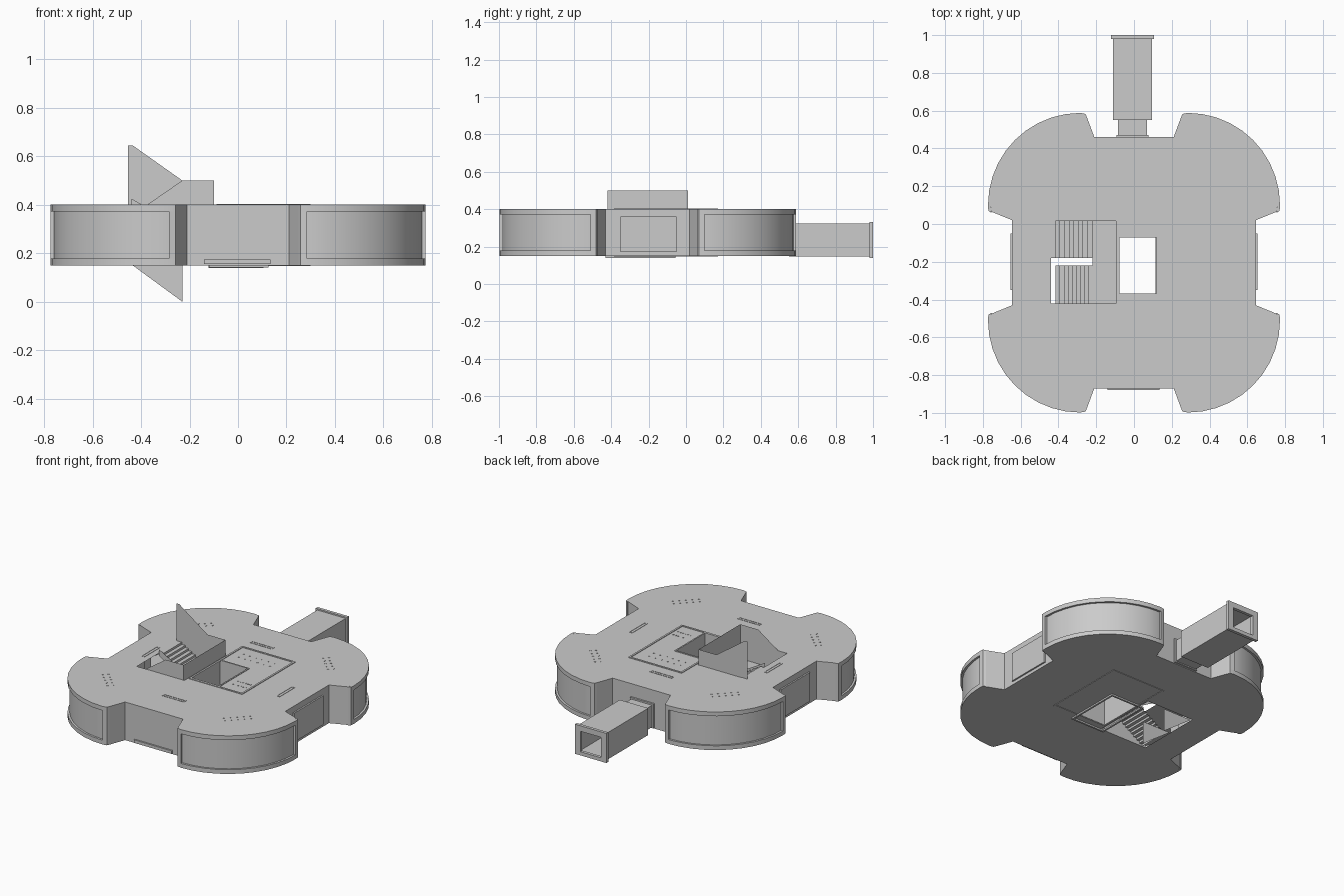
import bpy, bmesh, math
from mathutils import Vector

if "Cube" in bpy.data.objects:
    bpy.data.objects.remove(bpy.data.objects["Cube"])

CY = -0.205            # centre of the main storey in y
Z0, Z1 = 0.15, 0.40    # floor and ceiling heights


def make(name, verts, faces):
    me = bpy.data.meshes.new(name)
    me.from_pydata(verts, [], faces)
    ob = bpy.data.objects.new(name, me)
    bpy.context.collection.objects.link(ob)
    return ob


def box(bm, x0, x1, y0, y1, z0, z1):
    m = bmesh.ops.create_cube(bm, size=1)
    for v in m['verts']:
        v.co = ((x0 + x1) / 2 + v.co.x * (x1 - x0), (y0 + y1) / 2 + v.co.y * (y1 - y0),
                (z0 + z1) / 2 + v.co.z * (z1 - z0))
    return m['verts']


def boxes(name, dims):
    bm = bmesh.new()
    for d in dims:
        box(bm, *d)
    ob = make(name, [], [])
    bm.to_mesh(ob.data)
    bm.free()
    return ob


def frame(x0, x1, y0, y1, w, z0, z1):
    return [(x0, x1, y0, y0 + w, z0, z1), (x0, x1, y1 - w, y1, z0, z1),
            (x0, x0 + w, y0 + w, y1 - w, z0, z1), (x1 - w, x1, y0 + w, y1 - w, z0, z1)]


def rect(x0, x1, y0, y1):
    return [(x0, y0), (x1, y0), (x1, y1), (x0, y1)]


def sheet(name, loops, z):
    """Flat sheet with holes."""
    bm = bmesh.new()
    edges = []
    for lp in loops:
        vs = [bm.verts.new((x, y, z)) for x, y in lp]
        edges += [bm.edges.new((vs[i - 1], vs[i])) for i in range(len(vs))]
    bmesh.ops.triangle_fill(bm, edges=edges, use_beauty=True, use_dissolve=False, normal=(0, 0, 1))
    ob = make(name, [], [])
    bm.to_mesh(ob.data)
    bm.free()
    return ob


def wall(name, loop, z0, z1):
    n = len(loop)
    v = [(x, y, z) for z in (z0, z1) for x, y in loop]
    return make(name, v, [(i, (i + 1) % n, n + (i + 1) % n, n + i) for i in range(n)])


def arc(r, n=10):
    return [(0.285 + r * math.sin(math.pi / 2 * i / n), 0.305 + r * math.cos(math.pi / 2 * i / n))
            for i in range(n + 1)]


# Storey outline: one quarter mirrored to four rounded lobes
quarter = [(0.21, 0.665), (0.25, 0.772)] + arc(0.475) + [(0.755, 0.27), (0.645, 0.225)]
outline = []
for sx, sy in ((1, 1), (1, -1), (-1, -1), (-1, 1)):
    q = quarter if sx * sy > 0 else quarter[::-1]
    outline += [(sx * x, CY + sy * y) for x, y in q]

stair_hole = rect(-0.44, -0.095, -0.42, 0.015)
light_hole = rect(-0.08, 0.12, -0.37, -0.07)
sheet("floor", [outline, stair_hole, light_hole], Z0)
sheet("ceiling", [outline, stair_hole, light_hole], Z1)
wall("outer_wall", outline, Z0, Z1)
wall("light_well_wall", light_hole, Z0, Z1)


# Raised window frames around each lobe
def band(verts, faces, inner, outer, z0, z1, sx, sy):
    n, b = len(inner), len(verts)
    for path, z in ((inner, z0), (outer, z0), (outer, z1), (inner, z1)):
        verts += [(sx * x, CY + sy * y, z) for x, y in path]
    for k in range(4):
        a, c = b + k * n, b + (k + 1) % 4 * n
        faces += [(a + i, a + i + 1, c + i + 1, c + i) for i in range(n - 1)]
    faces += [(b, b + n, b + 2 * n, b + 3 * n), (b + n - 1, b + 4 * n - 1, b + 3 * n - 1, b + 2 * n - 1)]


inner = [(0.25, 0.772)] + arc(0.475) + [(0.755, 0.265)]
outer = [(0.257, 0.788)] + arc(0.488) + [(0.771, 0.275)]
for label, sx, sy in (("back_right", 1, 1), ("front_right", 1, -1),
                      ("front_left", -1, -1), ("back_left", -1, 1)):
    v, f = [], []
    band(v, f, inner, outer, Z0, Z0 + 0.028, sx, sy)
    band(v, f, inner, outer, Z1 - 0.028, Z1, sx, sy)
    for s in (slice(0, 2), slice(-2, None)):
        band(v, f, inner[s], outer[s], Z0 + 0.028, Z1 - 0.028, sx, sy)
    make("window_frame_" + label, v, f)

# Panels and trims on the straight walls
for s, side in ((1, "right"), (-1, "left")):
    boxes("side_panel_" + side, [(min(s * 0.64, s * 0.655), max(s * 0.64, s * 0.655),
                                  -0.35, -0.05, 0.17, 0.36)])
boxes("front_trim", [(-0.14, 0.135, -0.88, -0.865, 0.155, 0.175)])

# Frames round the light well, above and below
boxes("well_top_frame", frame(-0.088, 0.30, -0.385, 0.17, 0.012, Z1 - 0.005, Z1 + 0.004)
      + frame(-0.088, 0.128, -0.378, -0.062, 0.009, Z1 - 0.005, Z1 + 0.004))
boxes("well_bottom_frame", frame(-0.12, 0.125, -0.43, -0.055, 0.012, Z0 - 0.01, Z0)
      + frame(-0.09, 0.30, -0.385, 0.17, 0.012, Z0 - 0.003, Z0 + 0.003))

# Ceiling lights: slots on the four sides, dot groups on the lobes
slots = []
for y in (-0.66, 0.25):
    slots += frame(-0.08, 0.08, y - 0.012, y + 0.012, 0.005, Z1, Z1 + 0.002)
for x in (-0.49, 0.49):
    slots += frame(x - 0.012, x + 0.012, CY - 0.08, CY + 0.08, 0.005, Z1, Z1 + 0.002)
boxes("slot_lights", slots)
dots = []
for sx in (1, -1):
    for sy in (1, -1):
        for r in (-0.012, 0.012):
            for k in range(-2, 3):
                d = k * 0.028
                x, y = sx * (0.47 + r + d), CY + sy * (0.47 + r - d)
                dots.append((x - 0.004, x + 0.004, y - 0.004, y + 0.004, Z1, Z1 + 0.002))
for y0, n in ((-0.30, 6), (0.03, 6)):
    for k in range(n):
        x = 0.17 + 0.018 * k if y0 < 0 else -0.02 + 0.045 * k
        dots += [(x, x + 0.007, y, y + 0.007, Z1, Z1 + 0.002) for y in (y0, y0 + 0.05)]
boxes("dot_lights", dots)


# Stairs: two thin stepped flights with a half landing
def flight(name, xa, xb, za, zb, y0, y1, n=9):
    pts = []
    for i in range(n):
        x, xn = xa + (xb - xa) * i / n, xa + (xb - xa) * (i + 1) / n
        z = za + (zb - za) * (i + 1) / n
        pts += [(x, za + (zb - za) * i / n), (x, z)]
    pts.append((xb, zb))
    m = len(pts)
    v = [(x, y, z) for y in (y0, y1) for x, z in pts]
    return make(name, v, [(i, i + 1, m + i + 1, m + i) for i in range(m - 1)])


flight("lower_flight", -0.415, -0.22, Z0, 0.275, -0.42, -0.22)
flight("upper_flight", -0.22, -0.44, 0.275, Z1, -0.18, 0.015)
boxes("half_landing", [(-0.22, -0.095, -0.42, 0.015, 0.269, 0.275)])


# Stairwell walls as thin profiles
def profile(name, y, pts):
    return make(name, [(x, y, z) for x, z in pts], [tuple(range(len(pts)))])


profile("stair_back_wall", 0.012, [(-0.435, Z0), (-0.10, Z0), (-0.10, 0.5), (-0.23, 0.5),
                                  (-0.435, 0.645), (-0.453, 0.645), (-0.453, Z1), (-0.435, Z1)])
profile("stair_front_wall", -0.42, [(-0.44, Z0), (-0.10, Z0), (-0.10, 0.5), (-0.23, 0.5),
                                    (-0.375, Z1), (-0.44, Z1)])
for nm, y in (("inner", -0.19), ("outer", 0.005)):
    profile("lower_stringer_" + nm, y, [(-0.435, Z0), (-0.23, 0.0), (-0.23, Z0)])
profile("middle_stringer", -0.19, [(-0.22, 0.255), (-0.22, 0.30), (-0.44, 0.425), (-0.44, 0.38)])
make("stair_end_wall", [(-0.10, -0.42, Z0), (-0.10, 0.012, Z0), (-0.10, 0.012, 0.5), (-0.10, -0.42, 0.5)],
     [(0, 1, 2, 3)])

# Hollow corridor lofted along y: (y, half width, bottom, top)
stations = [(0.46, 0.085, 0.155, 0.315), (0.472, 0.085, 0.155, 0.315), (0.472, 0.076, 0.162, 0.305),
            (0.55, 0.076, 0.162, 0.305), (0.55, 0.103, 0.147, 0.323), (0.98, 0.103, 0.147, 0.323),
            (0.98, 0.114, 0.138, 0.332), (1.0, 0.114, 0.138, 0.332), (1.0, 0.075, 0.162, 0.296),
            (0.98, 0.075, 0.162, 0.296)]
cv, cf = [], []
for y, h, a, b in stations:
    cv += [(-0.008 - h, y, a), (-0.008 + h, y, a), (-0.008 + h, y, b), (-0.008 - h, y, b)]
for s in range(len(stations) - 1):
    cf += [(4 * s + i, 4 * s + (i + 1) % 4, 4 * s + 4 + (i + 1) % 4, 4 * s + 4 + i) for i in range(4)]
make("corridor", cv, cf)

# Consistent normals, smooth lobes with sharp corners
for ob in bpy.data.objects:
    bm = bmesh.new()
    bm.from_mesh(ob.data)
    bmesh.ops.recalc_face_normals(bm, faces=bm.faces)
    bm.to_mesh(ob.data)
    bm.free()
    ob.select_set(True)
bpy.context.view_layer.objects.active = bpy.data.objects["outer_wall"]
bpy.ops.object.shade_smooth_by_angle()
